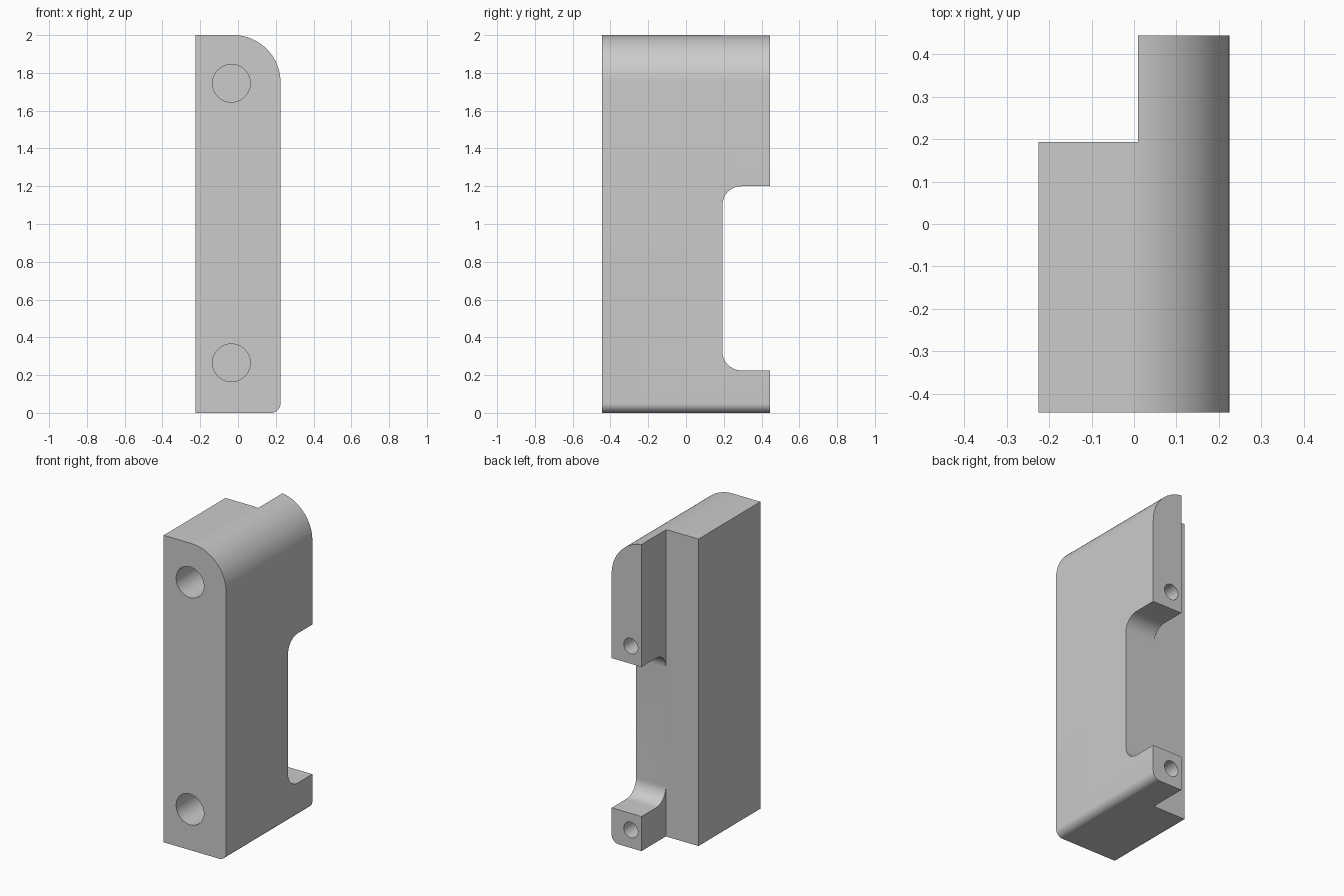
import bpy, bmesh, math
from mathutils import Vector

cube = bpy.data.objects.get("Cube")
if cube:
    bpy.data.objects.remove(cube, do_unlink=True)

HALF_W, HALF_D, HEIGHT = 0.225, 0.444, 2.0
STEP_X, STEP_Y = 0.01, 0.193

grey = bpy.data.materials.new("plain grey")
grey.use_nodes = True
grey.diffuse_color = (0.6, 0.6, 0.6, 1)
grey.node_tree.nodes["Principled BSDF"].inputs["Base Color"].default_value = (0.6, 0.6, 0.6, 1)


def arc(cu, cv, r, start, end, n):
    """Points on an arc, angles in degrees."""
    angles = [math.radians(start + (end - start) * i / n) for i in range(n + 1)]
    return [(cu + r * math.cos(a), cv + r * math.sin(a)) for a in angles]


def prism(name, outline, place, sweep):
    """Extrude a closed 2D outline, placed in space by place(u, v), along sweep."""
    bm = bmesh.new()
    face = bm.faces.new([bm.verts.new(place(u, v)) for u, v in outline])
    ext = bmesh.ops.extrude_face_region(bm, geom=[face])
    verts = [g for g in ext["geom"] if isinstance(g, bmesh.types.BMVert)]
    bmesh.ops.translate(bm, verts=verts, vec=Vector(sweep))
    bmesh.ops.recalc_face_normals(bm, faces=bm.faces)
    mesh = bpy.data.meshes.new(name)
    bm.to_mesh(mesh)
    bm.free()
    mesh.materials.append(grey)
    obj = bpy.data.objects.new(name, mesh)
    bpy.context.collection.objects.link(obj)
    return obj


def cut(target, cutter):
    mod = target.modifiers.new(cutter.name, "BOOLEAN")
    mod.operation, mod.solver, mod.object = "DIFFERENCE", "EXACT", cutter
    cutter.hide_render = True
    cutter.hide_viewport = True


def hole(name, x, z, r, y0, y1):
    circle = arc(x, z, r, 0, 360, 48)[:-1]
    return prism(name, circle, lambda u, v: (u, y0, v), (0, y1 - y0, 0))


# Main block: front profile with a large top round and a small bottom round
R_TOP, R_LOW = 0.25, 0.05
profile = [(-HALF_W, HEIGHT), (-HALF_W, 0)]
profile += arc(HALF_W - R_LOW, R_LOW, R_LOW, -90, 0, 10)
profile += arc(HALF_W - R_TOP, HEIGHT - R_TOP, R_TOP, 0, 90, 28)
block = prism("bracket_block", profile, lambda u, v: (u, -HALF_D, v), (0, 2 * HALF_D, 0))

# Full-height step behind the block
step = [(-0.5, STEP_Y), (STEP_X, STEP_Y), (STEP_X, 0.7), (-0.5, 0.7)]
cut(block, prism("step_cutter", step, lambda u, v: (u, v, -0.2), (0, 0, 2.4)))

# Rounded notch that splits the rear flange into two lugs
LOW, TOP, R = 0.225, 1.2, 0.1
notch = [(0.7, TOP)] + arc(STEP_Y + R, TOP - R, R, 90, 180, 14)
notch += arc(STEP_Y + R, LOW + R, R, 180, 270, 14) + [(0.7, LOW)]
cut(block, prism("notch_cutter", notch, lambda u, v: (-0.05, u, v), (0.5, 0, 0)))

# Large blind holes in the front, small blind holes in the rear lugs
for label, front_z, rear_z in (("upper", 1.745, 1.315), ("lower", 0.265, 0.117)):
    cut(block, hole(label + "_front_hole_cutter", -0.035, front_z, 0.1, -0.6, 0.185))
    cut(block, hole(label + "_rear_hole_cutter", 0.087, rear_z, 0.051, 0.2, 0.6))

# Bake the cuts, then smooth the rounds while keeping edges sharp
bpy.context.view_layer.objects.active = block
block.select_set(True)
for mod in list(block.modifiers):
    bpy.ops.object.modifier_apply(modifier=mod.name)
for obj in [o for o in bpy.data.objects if o.name.endswith("_cutter")]:
    bpy.data.objects.remove(obj, do_unlink=True)
bpy.ops.object.shade_smooth_by_angle(angle=math.radians(30))
